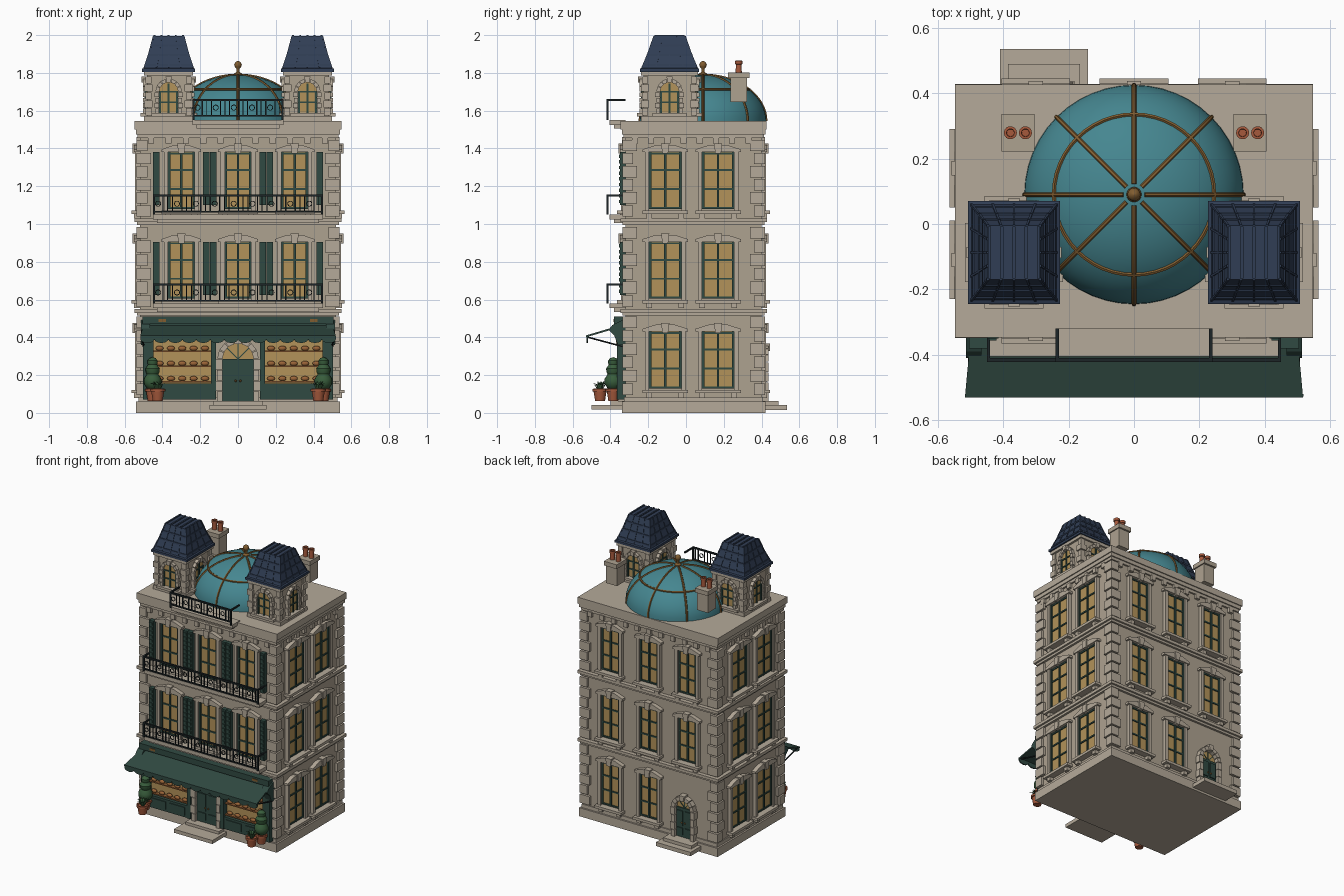
import bpy, bmesh, math
from mathutils import Matrix, Vector

if "Cube" in bpy.data.objects:
    bpy.data.objects.remove(bpy.data.objects["Cube"])

COL = dict(stone=(.42, .36, .28), pale=(.46, .40, .32), green=(.03, .068, .055), glass=(.45, .29, .10),
           teal=(.06, .24, .28), gold=(.22, .11, .03), slate=(.03, .048, .09), iron=(.012, .018, .02),
           clay=(.38, .10, .045), leaf=(.04, .11, .045), bread=(.33, .13, .04))
MATS = {}
for k, c in COL.items():
    MATS[k] = bpy.data.materials.new(k)
    MATS[k].diffuse_color = (*c, 1)
PARTS = []

def part(name, mat, smooth=False):
    bm = bmesh.new()
    PARTS.append((name, mat, smooth, bm))
    return bm

def loft(bm, rings, closed=False):
    vs = [[bm.verts.new(p) for p in r] for r in rings]
    n = len(vs[0])
    for a, b in zip(vs, vs[1:] + vs[:1] if closed else vs[1:]):
        for i in range(n):
            bm.faces.new((a[i], a[(i + 1) % n], b[(i + 1) % n], b[i]))
    if not closed:
        bm.faces.new(vs[0]); bm.faces.new(vs[-1])

def prism(bm, M, pts, d0, d1):
    loft(bm, [[M @ Vector((u, d, z)) for u, z in pts] for d in (d0, d1)])

def box(bm, M, u0, u1, d0, d1, z0, z1):
    prism(bm, M, [(u0, z0), (u1, z0), (u1, z1), (u0, z1)], d0, d1)

def revolve(bm, x, y, prof, n=20):
    loft(bm, [[(x + r * math.cos(2 * math.pi * i / n), y + r * math.sin(2 * math.pi * i / n), z)
               for i in range(n)] for r, z in prof])

def tube(bm, pts, r, ref, closed=False, n=6):
    pts, ref, rings = [Vector(p) for p in pts], Vector(ref), []
    for i, p in enumerate(pts):
        nxt = pts[(i + 1) % len(pts)] if closed or i + 1 < len(pts) else p
        prv = pts[i - 1] if closed or i else p
        a = (nxt - prv).cross(ref).normalized()
        rings.append([p + r * (a * math.cos(t) + ref * math.sin(t))
                      for t in [2 * math.pi * (k + .5) / n for k in range(n)]])
    loft(bm, rings, closed)

def frame(cx, cy, nx, ny):   # local axes: u along wall, d outwards, z up
    return Matrix(((-ny, nx, 0, cx), (nx, ny, 0, cy), (0, 0, 1, 0), (0, 0, 0, 1)))

I = Matrix.Identity(4)
FRONT, BACK = frame(0, -.32, 0, -1), frame(0, .40, 0, 1)
RIGHT, LEFT = frame(.52, .03, 1, 0), frame(-.52, .03, -1, 0)

# Main masses
body = part('main_walls', 'stone')
box(body, I, -.52, .52, -.32, .40, .05, 1.5)
trim = part('plinth_and_cornices', 'pale')
def band(o, z0, z1):
    box(trim, I, -.52 - o, .52 + o, -.32 - o, .40 + o, z0, z1)
for o, z0, z1 in [(.02, 0, .06), (.015, .515, .53), (.028, .53, .55), (.015, .995, 1.01), (.028, 1.01, 1.03),
                  (.012, 1.455, 1.475), (.02, 1.475, 1.5), (.027, 1.5, 1.545), (.008, .06, .085)]:
    band(o, z0, z1)
dent = part('cornice_brackets', 'pale')
for M, hw, n in [(FRONT, .46, 11), (BACK, .46, 11), (RIGHT, .3, 8), (LEFT, .3, 8)]:
    for i in range(n):
        u = -hw + 2 * hw * i / (n - 1)
        box(dent, M, u - .016, u + .016, 0, .018, 1.425, 1.46)

# Corner quoins, alternating long and short
quoin = part('corner_quoins', 'pale')
for z0, z1 in [(.09, .515), (.555, .99), (1.035, 1.45)]:
    h = (z1 - z0) / 6
    for i in range(6):
        lx, ly = ((.06, .04), (.04, .06))[i % 2]
        for s in (-1, 1):
            for y, t in ((-.32, 1), (.40, -1)):
                xs, ys = sorted((s * .537, s * (.52 - lx))), sorted((y - t * .017, y + t * ly))
                box(quoin, I, *xs, *ys, z0 + i * h + .005, z0 + (i + 1) * h - .005)

# Windows
glass = part('window_glass', 'glass')
sash = part('window_sashes', 'green')
surr = part('window_surrounds', 'pale')
def window(M, u, z, w, h=.30):
    box(glass, M, u - w, u + w, 0, .006, z, z + h)
    for a in (-w, -.006, w - .012):
        box(sash, M, u + a, u + a + .012, 0, .014, z, z + h)
    for b in (0, h / 3, h * 2 / 3, h - .012):
        box(sash, M, u - w, u + w, 0, .012, z + b, z + b + .01)
    for s in (-1, 1):
        a, b = sorted((u + s * w, u + s * (w + .022)))
        box(surr, M, a, b, 0, .024, z - .01, z + h)
        box(surr, M, u + s * w - .015, u + s * w + .015, 0, .03, z - .05, z - .025)
    e = w + .035
    prism(surr, M, [(u - e, z + h), (u + e, z + h), (u + e, z + h + .015), (u + w * .6, z + h + .037),
                    (u - w * .6, z + h + .037), (u - e, z + h + .015)], 0, .03)
    prism(surr, M, [(u - .015, z + h - .008), (u + .015, z + h - .008), (u + .022, z + h + .046),
                    (u - .022, z + h + .046)], 0, .038)
    box(surr, M, u - e, u + e, 0, .045, z - .026, z - .008)

Z = (.13, .605, 1.08)
for i, z in enumerate(Z):
    for M in (RIGHT, LEFT):
        for y in (-.14, .14):
            window(M, y, z, .085)
    for x in (-.3, 0, .3):
        if i:
            window(FRONT, x, z, .07)
        if i or x < .2:
            window(BACK, x, z, .07)

# Shutters
shut = part('shutters', 'green')
for z in Z[1:]:
    for x in (-.432, -.168, -.132, .132, .168, .432):
        box(shut, FRONT, x - .017, x + .017, 0, .03, z + .02, z + .30)
        for k in range(9):
            box(shut, FRONT, x - .012, x + .012, .03, .036, z + .03 + k * .03, z + .048 + k * .03)

# Balconies with iron railings
slab = part('balcony_slabs', 'pale')
iron = part('balcony_railings', 'iron')
def balcony(w, z, zr, zt, n):
    box(slab, FRONT, -w, w, 0, .085, z - .025, z)
    box(slab, FRONT, -w + .02, w - .02, 0, .06, z - .045, z - .025)
    for s in (-1, 1):
        a, b = sorted((s * w, s * (w - .01)))
        box(iron, FRONT, a, b, .0, .10, zt - .01, zt)
        box(iron, FRONT, a, b, .09, .10, z, zt)
    box(iron, FRONT, -w, w, .09, .102, zt - .01, zt)
    box(iron, FRONT, -w, w, .09, .10, zr, zr + .008)
    st = 2 * w / n
    for i in range(n):
        u = -w + i * st
        box(iron, FRONT, u, u + .006, .092, .098, zr, zt)
        if i % 2:
            box(iron, FRONT, u + st / 2, u + st / 2 + .005, .092, .098, zr, zt)
        else:
            c = FRONT @ Vector((u + st / 2 + .002, .095, (zr + zt) / 2))
            tube(iron, [c + Vector((.014 * math.cos(t), 0, .014 * math.sin(t))) for t in
                        [math.pi * k / 5 for k in range(10)]], .003, (0, 1, 0), True, 4)
balcony(.45, .58, .59, .685, 18)
balcony(.45, 1.05, 1.06, 1.155, 18)
balcony(.24, 1.55, 1.57, 1.662, 10)

# Arches: jamb blocks and voussoirs around a round-headed opening
arch_st = part('arched_surrounds', 'pale')
def arch_pts(u, z0, zs, r, n=10):
    return [(u - r, z0), (u + r, z0)] + [(u + r * math.cos(math.pi * i / n), zs + r * math.sin(math.pi * i / n))
                                         for i in range(n + 1)]
def arch(M, u, z0, zs, r, t, d, n=7, nj=4):
    h = (zs - z0) / nj
    for i in range(nj):
        e = t + .006 * (i % 2)
        for s in (-1, 1):
            a, b = sorted((u + s * r, u + s * (r + e)))
            box(arch_st, M, a, b, 0, d, z0 + i * h, z0 + (i + 1) * h - .003)
    for i in range(n):
        a0, a1 = math.pi * i / n + .02, math.pi * (i + 1) / n - .02
        k = t + (.012 if i == n // 2 else 0)
        prism(arch_st, M, [(u + q * math.cos(a), zs + q * math.sin(a))
                           for q, a in ((r, a0), (r + k, a0), (r + k, a1), (r, a1))], 0, d + (.008 if k > t else 0))

# Doors
leaf_d = part('doors', 'green')
knobs = part('door_handles', 'gold')
def door(M, u, r, zs, d):
    arch(M, u, .06, zs, r, .028, d + .03)
    prism(glass, M, arch_pts(u, zs, zs + .005, r), 0, d)
    for k in range(1, 4):
        a = math.pi * k / 4
        tube(sash, [M @ Vector((u, d, zs)), M @ Vector((u + r * math.cos(a), d, zs + r * math.sin(a)))], .004,
             M.to_3x3() @ Vector((0, 1, 0)), n=4)
    box(leaf_d, M, u - r, u + r, 0, d + .008, .06, zs)
    for s in (-1, 1):
        for z0, z1 in ((.08, .13), (.145, zs - .02)):
            box(leaf_d, M, u + s * r / 2 - r * .36, u + s * r / 2 + r * .36, 0, d + .015, z0, z1)
        bmesh.ops.create_uvsphere(knobs, u_segments=8, v_segments=6, radius=.006,
                                  matrix=Matrix.Translation(M @ Vector((u + s * .012, d + .018, .17))))
door(FRONT, 0, .082, .285, .012)
door(BACK, .275, .06, .27, .006)
step = part('door_steps', 'pale')
box(step, I, -.15, .15, -.50, -.32, .018, .043)
box(step, I, -.13, .13, -.40, -.32, .043, .062)
box(step, I, -.41, -.14, .40, .535, .015, .042)
box(step, I, -.385, -.165, .40, .49, .042, .064)

# Shop front
shop = part('shop_front', 'green')
bread = part('shop_loaves', 'bread', True)
shelf = part('shop_shelves', 'bread')
box(shop, FRONT, -.5, .5, 0, .035, .385, .47)
box(shop, FRONT, -.505, .505, 0, .06, .47, .51)
for s in (-1, 1):
    a = s * .295
    for c, hw in ((s * .475, .028), (s * .13, .014)):
        box(shop, FRONT, c - hw, c + hw, 0, .045, .07, .40)
    box(shop, FRONT, a - .16, a + .16, 0, .04, .07, .155)
    for k in (-.075, .075):
        box(shop, FRONT, a + k - .06, a + k + .06, .04, .046, .085, .14)
    box(glass, FRONT, a - .16, a + .16, 0, .006, .155, .39)
    for z in (.17, .25, .33):
        box(shelf, FRONT, a - .155, a + .155, 0, .03, z - .008, z)
        for k in range(5):
            m = FRONT @ Matrix.Translation((a - .12 + k * .06, .02, z + .012)) @ Matrix.Diagonal((.022, .012, .013, 1))
            bmesh.ops.create_uvsphere(bread, u_segments=10, v_segments=6, radius=1, matrix=m)
    # scrolled console at each end of the sign
    prism(shop, Matrix(((0, 1, 0, s * .49), (-1, 0, 0, -.32), (0, 0, 1, 0), (0, 0, 0, 1))),
          [(0, .36), (.04, .36), (.06, .41), (.09, .44), (.07, .465), (0, .5)], -.024, .024)
    box(knobs, FRONT, s * .4 - .02, s * .4 + .02, .06, .064, .482, .498)

# Awning with scalloped valance
awn = part('awning', 'green')
loft(awn, [[(-w, y, z), (w, y, z), (w, y, z - .01), (-w, y, z - .01)] for w, y, z in ((.5, -.345, .465), (.517, -.53, .41))])
for i in range(14):
    c, r = -.48 + i * .9616 / 13, .037
    prism(awn, FRONT, [(c - r, .408), (c + r, .408)] + [(c + r * math.cos(t), .39 - .02 * math.sin(t)) for t in
                       [math.pi * k / 6 for k in range(7)]], .2, .208)
for s in (-1, 1):
    tube(iron, [(s * .5, -.33, .35), (s * .505, -.525, .402)], .005, (1, 0, 0))

# Potted plants by the shop
pots = part('plant_pots', 'clay', True)
topi = part('clipped_topiary', 'leaf', True)
bush = part('spiky_plants', 'leaf')
for s in (-1, 1):
    for x, y in ((s * .452, -.385), (s * .425, -.455)):
        revolve(pots, x, y, [(.026, .063), (.034, .112), (.041, .113), (.041, .127), (.033, .128), (.03, .12)], 16)
    revolve(topi, s * .452, -.385, [(.01, .12), (.03, .13), (.046, .155), (.046, .18), (.03, .205), (.036, .215),
            (.038, .235), (.024, .255), (.027, .262), (.027, .278), (.016, .29), (.001, .295)], 16)
    for k in range(14):
        a, o = k * 2.4, .02 + .024 * (k % 3) / 2
        b = Vector((s * .425, -.455, .12))
        d, q = Vector((math.cos(a), math.sin(a), 0)), Vector((-math.sin(a), math.cos(a), 0))
        loft(bush, [[b + d * f * o + q * w + Vector((0, 0, h)), b + d * (f * o + .004) + Vector((0, 0, h)),
                     b + d * f * o - q * w + Vector((0, 0, h))] for f, w, h in
                    ((.2, .006, 0), (.6, .009, .03), (1.1, .001, .06 - o * .7))])

# Dome with gilded ribs, ring and finial
dome = part('dome', 'teal', True)
CY, R, H, ZB = .09, .335, .245, 1.545
A = [math.pi / 2 * k / 16 for k in range(17)]
revolve(dome, 0, CY, [(max(R * math.cos(a), .001), ZB + H * math.sin(a)) for a in A], 48)
ribs = part('dome_ribs', 'gold', True)
for k in range(8):
    c, s = math.cos(k * math.pi / 4), math.sin(k * math.pi / 4)
    tube(ribs, [(R * math.cos(a) * c, CY + R * math.cos(a) * s, ZB + H * math.sin(a)) for a in A[:-1]],
         .007, (-s, c, 0))
tube(ribs, [(.245 * math.cos(t), CY + .245 * math.sin(t), ZB + H * .682) for t in
            [math.pi * k / 24 for k in range(48)]], .007, (0, 0, 1), True)
fin = part('dome_finial', 'gold', True)
revolve(fin, 0, CY, [(.025, 1.78), (.022, 1.795), (.009, 1.805), (.009, 1.822), (.017, 1.832), (.02, 1.843),
                     (.015, 1.856), (.001, 1.864)], 16)

# Corner turrets with mansard roofs
tow = part('turret_walls', 'stone')
roof = part('turret_roofs', 'slate')
TY = -.087
for s in (-1, 1):
    X = s * .367
    def rect(hx, hy, z):
        return [(X + a * hx, TY + b * hy, z) for a, b in ((-1, -1), (1, -1), (1, 1), (-1, 1))]
    box(tow, I, X - .115, X + .115, TY - .137, TY + .137, 1.54, 1.81)
    box(trim, I, X - .13, X + .13, TY - .15, TY + .15, 1.54, 1.572)
    box(trim, I, X - .13, X + .13, TY - .15, TY + .15, 1.785, 1.808)
    for a in (-1, 1):
        for b in (-1, 1):
            for k in range(5):
                e = .016 + .006 * (k % 2)
                box(quoin, I, X + a * .107 - e, X + a * .107 + e, TY + b * .13 - e, TY + b * .13 + e,
                    1.575 + k * .042, 1.613 + k * .042)
    prof = [(.14, .157, 1.806), (.14, .157, 1.822), (.13, .146, 1.826), (.105, .115, 1.90), (.08, .082, 1.994)]
    loft(roof, [rect(*p) for p in prof])
    for hx, hy, z in ((.125, .139, 1.842), (.107, .118, 1.895), (.094, .1, 1.944)):   # slate courses
        loft(roof, [rect(hx + .004, hy + .004, z - .005), rect(hx + .002, hy + .002, z + .006)])
    for t in (-1, -.5, 0, .5, 1):   # standing seams
        for b in (-1, 1):
            tube(roof, [(X + t * hx, TY + b * hy, z) for hx, hy, z in prof[2:]], .005, (1, 0, 0), n=4)
            tube(roof, [(X + b * hx, TY + t * hy, z) for hx, hy, z in prof[2:]], .005, (0, 1, 0), n=4)
        box(roof, I, X + t * .075 - .005, X + t * .075 + .005, TY - .08, TY + .08, 1.99, 2.0)
    for nx, ny in ((1, 0), (-1, 0), (0, 1), (0, -1)):
        M = frame(X + nx * .115, TY + ny * .137, nx, ny)
        prism(glass, M, arch_pts(0, 1.59, 1.7, .05), 0, .006)
        arch(M, 0, 1.585, 1.7, .05, .02, .022)
        box(surr, M, -.09, .09, 0, .035, 1.57, 1.587)
        for u in (-.05, -.005, .04):
            box(sash, M, u, u + .01, 0, .013, 1.587, 1.745 if u == -.005 else 1.705)
        for z in (1.64, 1.695):
            box(sash, M, -.05, .05, 0, .012, z, z + .008)

# Chimneys
chim = part('chimneys', 'stone')
cpot = part('chimney_pots', 'clay', True)
for s in (-1, 1):
    X = s * .355
    box(chim, I, X - .042, X + .042, .235, .323, 1.645, 1.775)
    box(chim, I, X - .05, X + .05, .222, .336, 1.772, 1.802)
    for k in (-.023, .023):
        revolve(cpot, X + k, .279, [(.017, 1.80), (.015, 1.845), (.02, 1.847), (.02, 1.864), (.012, 1.865), (.011, 1.84)], 14)

# Turn every part into an object
for name, mat, smooth, bm in PARTS:
    bmesh.ops.recalc_face_normals(bm, faces=bm.faces)
    me = bpy.data.meshes.new(name)
    bm.to_mesh(me); bm.free()
    me.materials.append(MATS[mat])
    ob = bpy.data.objects.new(name, me)
    bpy.context.collection.objects.link(ob)
    if smooth:
        bpy.ops.object.select_all(action='DESELECT')
        ob.select_set(True)
        bpy.context.view_layer.objects.active = ob
        bpy.ops.object.shade_smooth_by_angle(angle=math.radians(40))

for m in bpy.data.materials:
    if m.users and not m.is_grease_pencil:
        m.use_nodes = True
        m.node_tree.nodes["Principled BSDF"].inputs["Base Color"].default_value = m.diffuse_color
